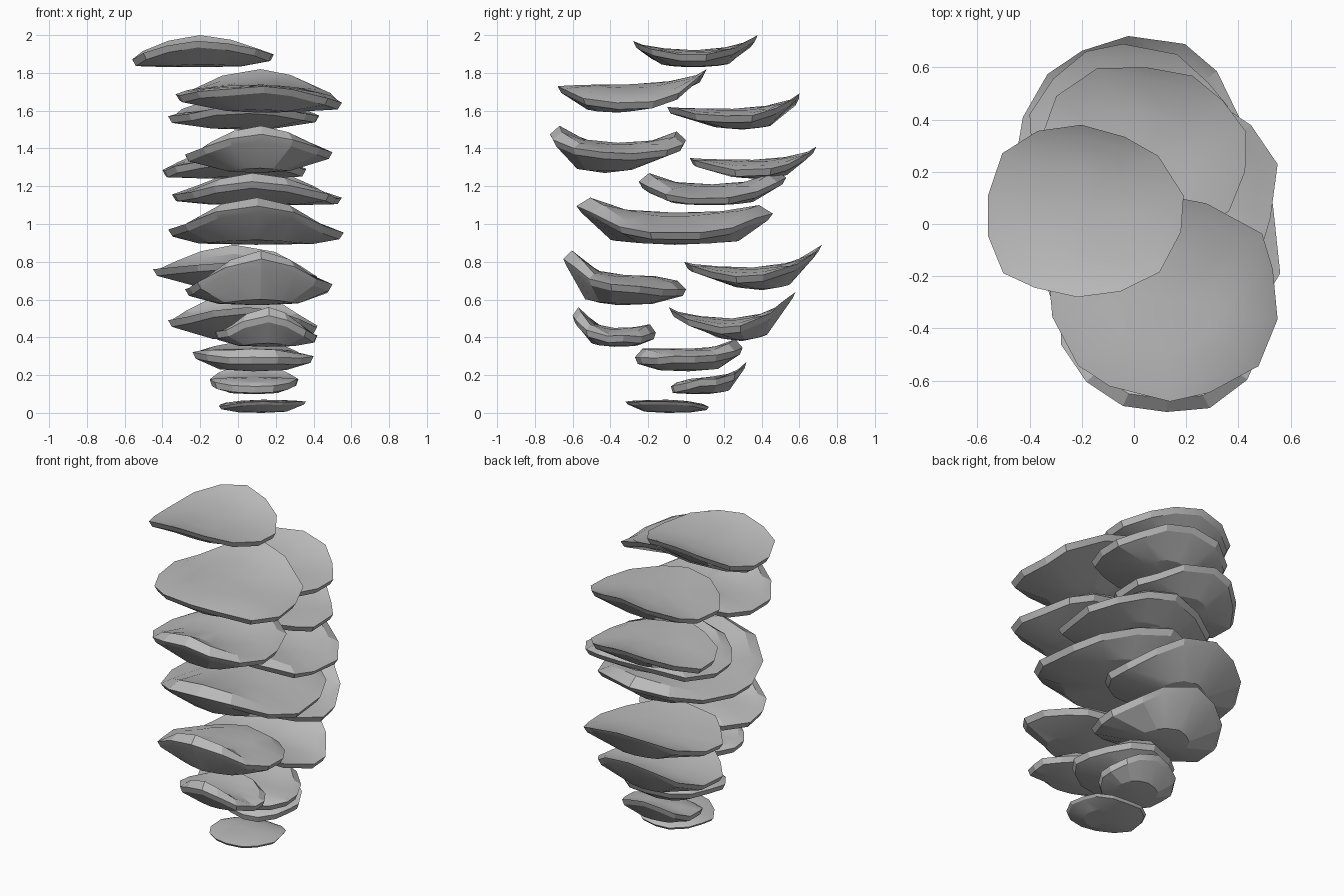
import bpy, bmesh, math, random

cube = bpy.data.objects.get("Cube")
if cube:
    bpy.data.objects.remove(cube, do_unlink=True)

random.seed(4)
SIDES = 14

grey = bpy.data.materials.new("plain_grey")
grey.use_nodes = True
colour = (0.5, 0.5, 0.5, 1)
grey.diffuse_color = colour
grey.node_tree.nodes["Principled BSDF"].inputs["Base Color"].default_value = colour


def mix(a, b, t):
    return a + (b - a) * t


def fit(values, low, high):
    """Stretch values so they span exactly low..high."""
    a, b = min(values), max(values)
    return [mix(low, high, (v - a) / (b - a)) for v in values]


def shell(name, x, y, bottom, middle, front, back, left, right,
          keel=0, floor=0.55, rounded=True, edge=0.035):
    """Faceted dish: x and y are spans, the rest are heights of floor and rim.

    keel shifts the floor along y; rounded lips curl over at the outer edge.
    """
    angles = [math.pi / 2 + math.tau * (i + random.uniform(-0.15, 0.15)) / SIDES
              for i in range(SIDES)]
    radii = [random.uniform(0.95, 1.05) for _ in angles]
    px = fit([r * math.cos(a) for r, a in zip(radii, angles)], *x)
    py = fit([r * math.sin(a) for r, a in zip(radii, angles)], *y)
    cx, cy = sum(x) / 2, sum(y) / 2
    curl, crest_blend = (0.045, 1) if rounded else (0, 0.6)

    # crest height blends from the sides to the raised front and back lips
    crest, rim = [], []
    for a in angles:
        s, c = math.sin(a), math.cos(a)
        side = mix(left, right, (1 - c) / 2)
        lip = back if s > 0 else front
        z = mix(side, lip, abs(s) ** 2.3) - random.uniform(0, 0.012) * abs(c)
        crest.append(z)
        rim.append(z - curl * abs(s))
    top = crest.index(max(crest))
    crest[top] = max(front, back)
    rim[top] = crest[top] - curl
    under = [max(bottom + 0.005, z - edge) for z in rim]

    bm = bmesh.new()

    def ring(scale, heights, shift=0):
        return [bm.verts.new((mix(cx, u, scale), mix(cy, v, scale) + shift, z))
                for u, v, z in zip(px, py, heights)]

    rings = [
        ring(0.5, [mix(middle, z, 0.2) for z in crest]),
        ring(0.86, [mix(middle, z, crest_blend) for z in crest]),
        ring(1.0, rim),
        ring(0.95, under),
        ring(floor, [mix(bottom, z, 0.15) for z in under], keel),
    ]
    for upper, lower in zip(rings, rings[1:]):
        for i in range(SIDES):
            j = (i + 1) % SIDES
            bm.faces.new((upper[i], lower[i], lower[j], upper[j]))
    for loop, height, shift in ((rings[0], middle, 0), (rings[-1], bottom, keel)):
        hub = bm.verts.new((cx, cy + shift, height))
        for i in range(SIDES):
            bm.faces.new((hub, loop[i], loop[(i + 1) % SIDES]))
    bmesh.ops.recalc_face_normals(bm, faces=bm.faces)

    mesh = bpy.data.meshes.new(name)
    bm.to_mesh(mesh)
    bm.free()
    mesh.materials.append(grey)
    obj = bpy.data.objects.new(name, mesh)
    bpy.context.collection.objects.link(obj)
    bpy.ops.object.select_all(action="DESELECT")
    obj.select_set(True)
    bpy.context.view_layer.objects.active = obj
    bpy.ops.object.shade_smooth_by_angle(angle=math.radians(18))


# small shells at the foot of the stack
shell("bottom_shell", (-.1, .36), (-.32, .12), bottom=0, middle=.07,
      front=.06, back=.03, left=.07, right=.045, rounded=False, edge=.015)
shell("low_back_shell", (-.15, .32), (-.08, .32), bottom=.1, middle=.19,
      front=.14, back=.27, left=.18, right=.18, rounded=False)
shell("low_middle_shell", (-.24, .4), (-.27, .3), bottom=.22, middle=.34,
      front=.34, back=.39, left=.31, right=.34)

# lower pairs, one leaning forward and one leaning back
shell("lower_front_shell", (-.12, .42), (-.6, -.16), bottom=.35, middle=.45,
      front=.56, back=.47, left=.42, right=.44)
shell("lower_back_shell", (-.37, .42), (-.09, .58), bottom=.38, middle=.5,
      front=.56, back=.64, left=.46, right=.49, keel=.05, floor=.4,
      rounded=False)
shell("mid_front_shell", (-.28, .5), (-.65, 0), bottom=.57, middle=.73,
      front=.86, back=.7, left=.69, right=.67, keel=-.03)
shell("mid_back_shell", (-.45, .42), (-.01, .72), bottom=.65, middle=.77,
      front=.8, back=.89, left=.73, right=.76, keel=.05, floor=.4,
      rounded=False)

# broad central shells
shell("large_centre_shell", (-.37, .56), (-.58, .46), bottom=.89, middle=1.06,
      front=1.14, back=1.1, left=.97, right=.98, floor=.65)
shell("upper_centre_shell", (-.35, .55), (-.25, .53), bottom=1.1, middle=1.21,
      front=1.27, back=1.29, left=1.15, right=1.17)

# upper pairs
shell("high_back_shell", (-.4, .36), (.02, .69), bottom=1.24, middle=1.34,
      front=1.35, back=1.41, left=1.29, right=1.29, keel=.03, floor=.45,
      rounded=False)
shell("high_front_shell", (-.28, .5), (-.72, 0), bottom=1.27, middle=1.43,
      front=1.52, back=1.49, left=1.39, right=1.38, keel=-.07, floor=.42)
shell("crown_back_shell", (-.37, .43), (-.1, .6), bottom=1.5, middle=1.61,
      front=1.62, back=1.69, left=1.58, right=1.57, keel=.05, floor=.42,
      rounded=False)
shell("crown_front_shell", (-.33, .55), (-.68, .11), bottom=1.59, middle=1.74,
      front=1.73, back=1.82, left=1.64, right=1.69, keel=-.08, floor=.4,
      rounded=False)

# single shell on top
shell("top_shell", (-.56, .19), (-.28, .38), bottom=1.83, middle=1.92,
      front=1.97, back=2, left=1.905, right=1.87, rounded=False)
